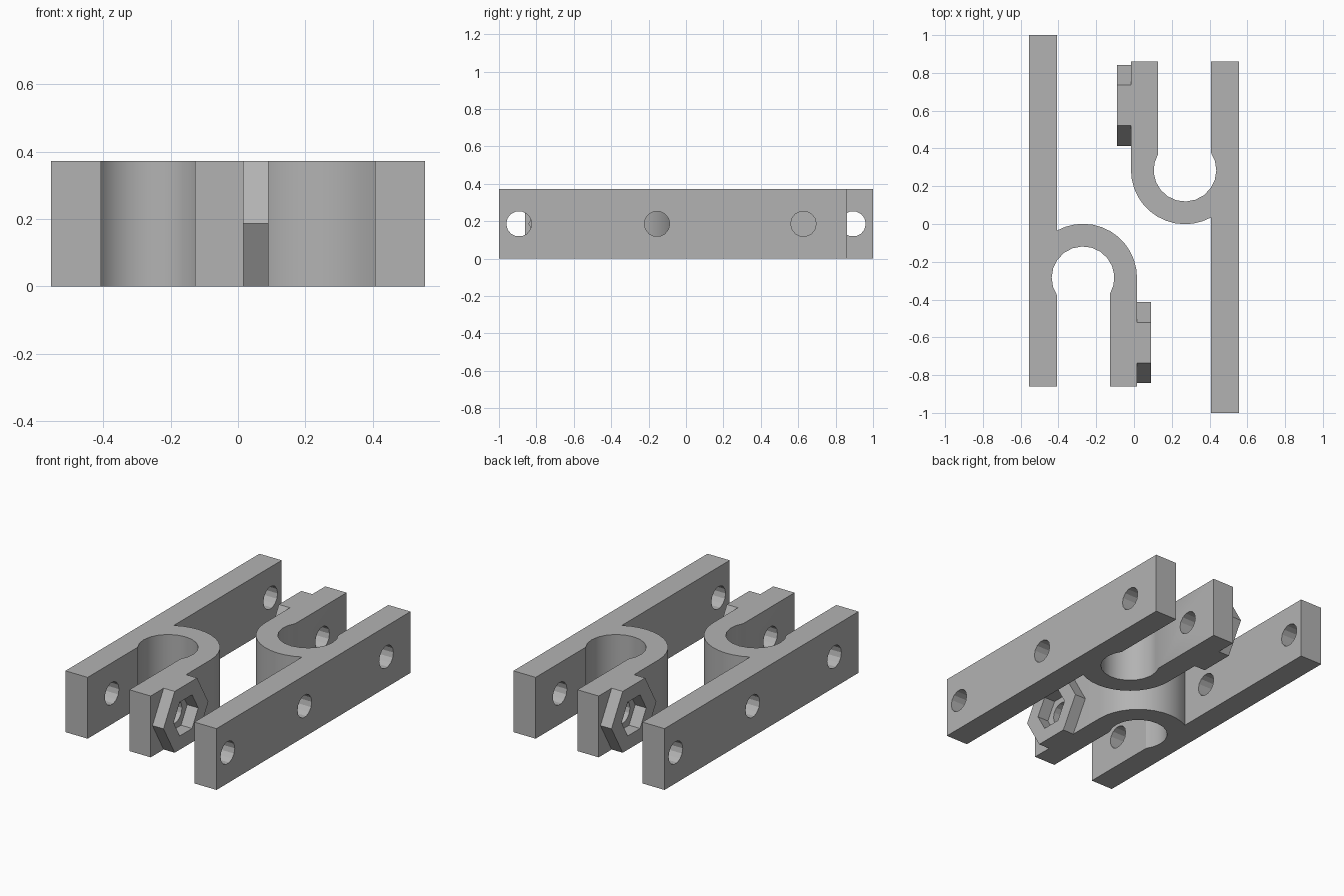
import bpy, bmesh
from math import pi, sin, cos, acos, asin, radians, sqrt
from mathutils import Matrix, Vector

cube = bpy.data.objects.get("Cube")
if cube:
    bpy.data.objects.remove(cube, do_unlink=True)

HEIGHT = 0.372
CX, CY = -0.27, -0.285              # ring centre
R_OUT, R_IN = 0.286, 0.166          # ring radii
BAR_OUT, BAR_IN = -0.556, -0.407    # long bar sides
ARM_IN, ARM_OUT = -0.127, 0.016     # short arm sides
FRONT, BACK = -0.86, 1.0
NUT_Y, NUT_DEPTH = -0.628, 0.074
HOLES = (0.893, 0.155, NUT_Y)

grey = bpy.data.materials.new("plain grey")
grey.use_nodes = True
colour = (0.45, 0.45, 0.45, 1)
grey.diffuse_color = colour
grey.node_tree.nodes["Principled BSDF"].inputs["Base Color"].default_value = colour


def arc(radius, start, end, steps):
    angles = [start + (end - start) * i / steps for i in range(steps + 1)]
    return [(CX + radius * cos(a), CY + radius * sin(a)) for a in angles]


def prism(name, points, depth, matrix):
    """Extrude a flat outline along its local z."""
    bm = bmesh.new()
    face = bm.faces.new([bm.verts.new((x, y, 0)) for x, y in points])
    new = bmesh.ops.extrude_face_region(bm, geom=[face])["geom"]
    bmesh.ops.translate(bm, vec=(0, 0, depth),
                        verts=[v for v in new if isinstance(v, bmesh.types.BMVert)])
    bmesh.ops.recalc_face_normals(bm, faces=bm.faces)
    bm.transform(matrix)
    mesh = bpy.data.meshes.new(name)
    bm.to_mesh(mesh)
    bm.free()
    mesh.materials.append(grey)
    obj = bpy.data.objects.new(name, mesh)
    bpy.context.collection.objects.link(obj)
    return obj


def along_x(name, sides, radius, x, y, depth, turn):
    """A regular prism running along x at mid height."""
    points = [(radius * cos(2 * pi * i / sides), radius * sin(2 * pi * i / sides))
              for i in range(sides)]
    axes = Matrix(((0, 0, 1), (1, 0, 0), (0, 1, 0))).to_4x4()
    return prism(name, points, depth,
                 turn @ Matrix.Translation((x, y, HEIGHT / 2)) @ axes)


def select(obj):
    bpy.ops.object.select_all(action="DESELECT")
    obj.select_set(True)
    bpy.context.view_layer.objects.active = obj


def cut(obj, cutter):
    cutter.hide_render = True
    mod = obj.modifiers.new("cut", "BOOLEAN")
    mod.operation = "DIFFERENCE"
    mod.solver = "EXACT"
    mod.object = cutter
    select(obj)
    bpy.ops.object.modifier_apply(modifier=mod.name)
    bpy.data.objects.remove(cutter, do_unlink=True)


# Outline of one clamp: long bar, ring and short arm
join = acos((BAR_IN - CX) / R_OUT)
slot_right = -acos((ARM_IN - CX) / R_IN)
slot_left = 2 * pi - acos((BAR_IN - CX) / R_IN)
outline = [(BAR_OUT, FRONT), (BAR_OUT, BACK), (BAR_IN, BACK)]
outline += arc(R_OUT, join, 0, 12)
outline += [(ARM_OUT, FRONT), (ARM_IN, FRONT)]
outline += arc(R_IN, slot_right, slot_left, 14)
outline += [(BAR_IN, FRONT)]

# Two identical clamps, the second turned half way round
for side, angle in (("right", 0), ("left", pi)):
    turn = Matrix.Rotation(angle, 4, "Z")
    clamp = prism(side + "_clamp", outline, HEIGHT, turn)
    for y in HOLES:
        reach = 0.7 if y == NUT_Y else 0.25
        cut(clamp, along_x("bolt_hole_cutter", 14, 0.068, BAR_OUT - 0.05, y, reach, turn))
    select(clamp)
    bpy.ops.object.shade_smooth_by_angle(angle=radians(22))

    # Hexagonal nut holder on the short arm
    holder = along_x(side + "_nut_holder", 6, HEIGHT / sqrt(3), ARM_OUT, NUT_Y, NUT_DEPTH, turn)
    cut(holder, along_x("nut_cutter", 6, 0.118, ARM_OUT - 0.05, NUT_Y, 0.2, turn))
